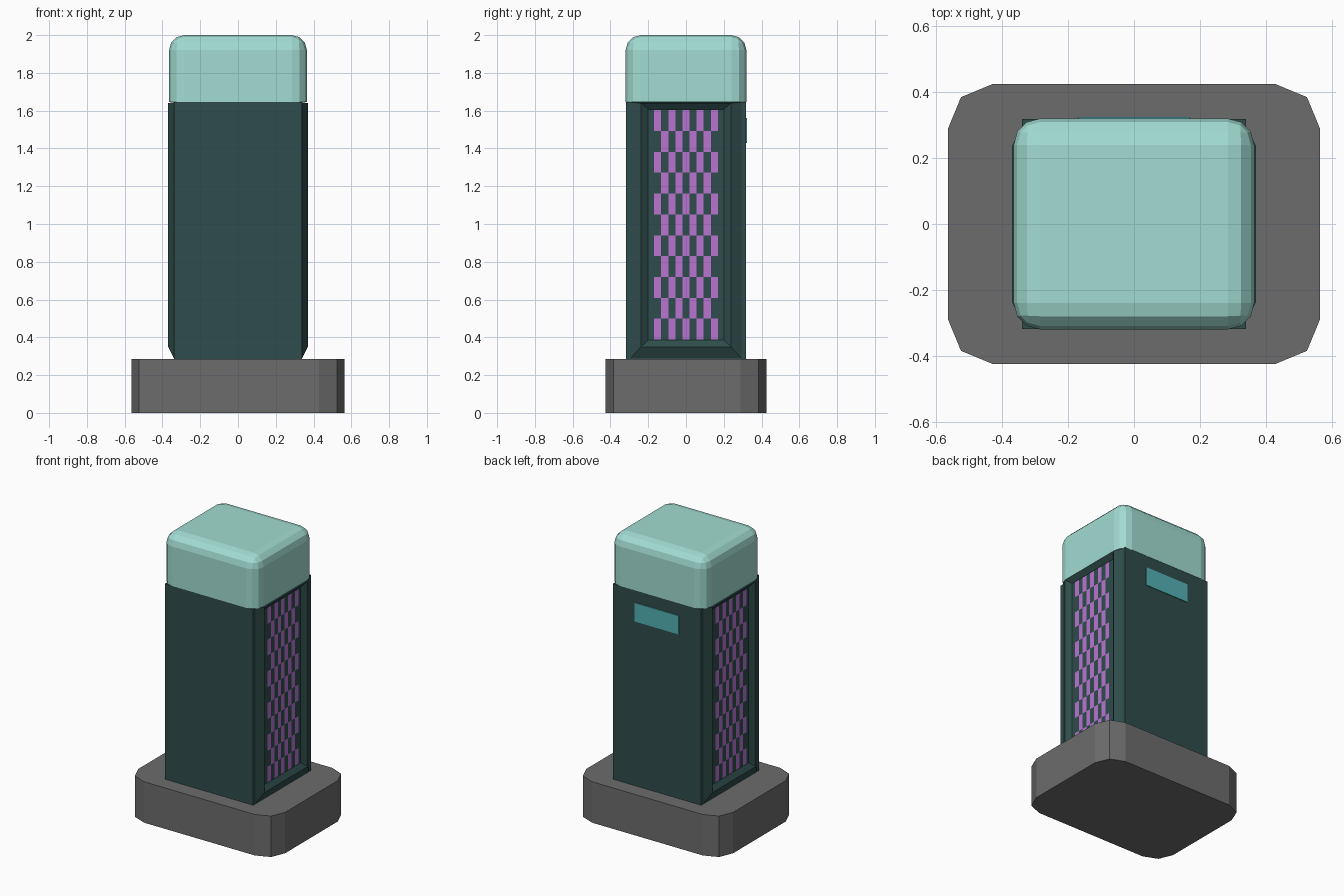
import bpy, bmesh

if "Cube" in bpy.data.objects:
    bpy.data.objects.remove(bpy.data.objects["Cube"])

def material(name, rgb):
    m = bpy.data.materials.new(name)
    m.diffuse_color = [(c / 255) ** 2.2 for c in rgb] + [1]
    m.use_nodes = True
    m.node_tree.nodes["Principled BSDF"].inputs["Base Color"].default_value = m.diffuse_color
    return m

dark = material("dark_teal", (50, 78, 77))
mint = material("mint", (160, 219, 208))
purple = material("purple", (184, 116, 208))
aqua = material("aqua", (84, 176, 180))
grey = material("grey", (108, 108, 108))

def make(name, bm, mat):
    bmesh.ops.recalc_face_normals(bm, faces=bm.faces)
    me = bpy.data.meshes.new(name)
    bm.to_mesh(me)
    bm.free()
    me.materials.append(mat)
    ob = bpy.data.objects.new(name, me)
    bpy.context.collection.objects.link(ob)
    return ob

def box(name, hx, hy, z0, z1, mat, bevel=0, segs=1, top=False, cy=0):
    """Box with optionally bevelled upright (and top) edges."""
    bm = bmesh.new()
    bmesh.ops.create_cube(bm, size=1)
    for v in bm.verts:
        v.co = (v.co.x * 2 * hx, cy + v.co.y * 2 * hy, z1 if v.co.z > 0 else z0)
    if bevel:
        edges = []
        for e in bm.edges:
            a, b = (v.co.z for v in e.verts)
            if abs(a - b) > 1e-4 or (top and min(a, b) > z1 - 1e-4):
                edges.append(e)
        bmesh.ops.bevel(bm, geom=edges, offset=bevel, segments=segs,
                        profile=0.5, affect='EDGES', clamp_overlap=True)
    return make(name, bm, mat)

# Plinth, core and rounded cap
box("plinth", 0.565, 0.425, 0, 0.285, grey, 0.137, 2)
box("body_core", 0.34, 0.318, 0.285, 1.645, dark)
box("cap", 0.365, 0.32, 1.645, 2.0, mint, 0.08, 3, top=True)

# Label plate on the back
box("back_plate", 0.168, 0.006, 1.43, 1.56, aqua, cy=0.318)

def side_panel(name, s):
    """Raised frame with chamfered outside and sloped recess."""
    rings = [(0.338, 0.297, 0.286, 1.645), (0.37, 0.238, 0.35, 1.64),
             (0.343, 0.2, 0.385, 1.607)]
    bm = bmesh.new()
    loops = [[bm.verts.new((s * x, y, z)) for y, z in
              ((-h, z0), (h, z0), (h, z1), (-h, z1))] for x, h, z0, z1 in rings]
    for a, b in zip(loops, loops[1:]):
        for i in range(4):
            j = (i + 1) % 4
            bm.faces.new((a[i], a[j], b[j], b[i]))
    bm.faces.new(loops[-1])
    bm.faces.new(loops[0][::-1])
    make(name, bm, dark)

def side_grille(name, s):
    """Checker of thin tiles in the recess."""
    bm = bmesh.new()
    w, h = 0.337 / 9, 1.215 / 11
    for r in range(11):
        for c in range(r % 2, 9, 2):
            y, z = -0.1685 + c * w, 0.388 + r * h
            f = bm.faces.new([bm.verts.new((s * 0.346, *p)) for p in
                              ((y, z), (y + w, z), (y + w, z + h), (y, z + h))])
            f.normal_update()
            if f.normal.x * s < 0:
                f.normal_flip()
    me = bpy.data.meshes.new(name)
    bm.to_mesh(me)
    bm.free()
    me.materials.append(purple)
    bpy.context.collection.objects.link(bpy.data.objects.new(name, me))

# Both sides
for label, s in (("right", 1), ("left", -1)):
    side_panel(label + "_panel", s)
    side_grille(label + "_grille", s)
